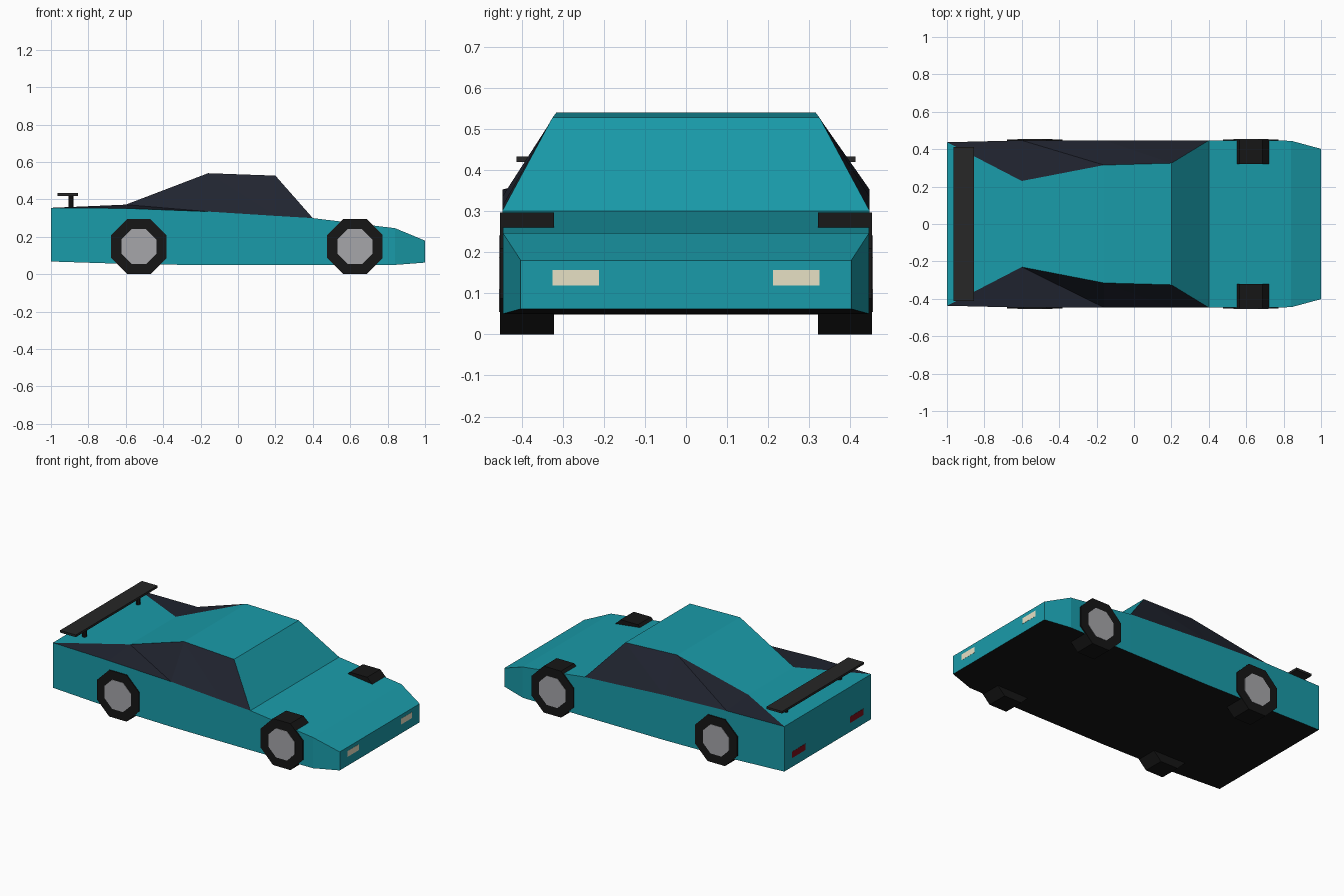
import bpy, bmesh, math
from mathutils import Matrix

if "Cube" in bpy.data.objects:
    bpy.data.objects.remove(bpy.data.objects["Cube"])


def material(name, rgb):
    m = bpy.data.materials.new(name)
    m.diffuse_color = (*rgb, 1)
    m.use_nodes = True
    m.node_tree.nodes["Principled BSDF"].inputs["Base Color"].default_value = m.diffuse_color
    return m


paint = material("teal_paint", (0.01, 0.33, 0.40))
glass = material("dark_glass", (0.015, 0.018, 0.03))
black = material("black_rubber", (0.008, 0.008, 0.008))
trim = material("spoiler_black", (0.02, 0.02, 0.02))
cream = material("headlight_cream", (0.80, 0.75, 0.56))
red = material("taillight_red", (0.20, 0.005, 0.01))
silver = material("hub_silver", (0.38, 0.38, 0.40))


def finish(name, bm, mats):
    bmesh.ops.recalc_face_normals(bm, faces=bm.faces)
    mesh = bpy.data.meshes.new(name)
    bm.to_mesh(mesh)
    bm.free()
    for m in mats:
        mesh.materials.append(m)
    ob = bpy.data.objects.new(name, mesh)
    bpy.context.collection.objects.link(ob)
    return ob


def box(name, lo, hi, mat):
    bm = bmesh.new()
    bmesh.ops.create_cube(bm, size=1)
    for v in bm.verts:
        v.co = [l + (h - l) * (c + 0.5) for l, h, c in zip(lo, hi, v.co)]
    return finish(name, bm, [mat])


def prism(name, centre, radius, depth, sides, mat, axis="Y"):
    bm = bmesh.new()
    turn = Matrix.Rotation(math.pi / 2, 4, "X") if axis == "Y" else Matrix()
    bmesh.ops.create_cone(bm, cap_ends=True, segments=sides, radius1=radius, radius2=radius, depth=depth,
                          matrix=Matrix.Translation(centre) @ turn @ Matrix.Rotation(math.pi / sides, 4, "Z"))
    return finish(name, bm, [mat])


# Body stations: x, underside z, belt z, belt half width, roof (half width, z) or None
stations = [
    (-0.999, 0.068, 0.355, 0.437, None),
    (-0.60, 0.055, 0.352, 0.447, (0.23, 0.372)),
    (-0.16, 0.048, 0.335, 0.447, (0.315, 0.54)),
    (0.20, 0.048, 0.312, 0.447, (0.325, 0.527)),
    (0.40, 0.048, 0.30, 0.447, None),
    (0.84, 0.050, 0.246, 0.445, None),
    (0.999, 0.062, 0.18, 0.402, None),
]
bm = bmesh.new()
rings = []
for x, low, belt, half, roof in stations:
    ring = {}
    for s in (-1, 1):
        bottom = bm.verts.new((x, s * half, low))
        mid = bm.verts.new((x, s * half, belt))
        top = bm.verts.new((x, s * roof[0], roof[1])) if roof else mid
        ring[s] = (bottom, mid, top)
    rings.append(ring)


def face(verts, slot):
    verts = list(dict.fromkeys(verts))
    if len(verts) > 2:
        bm.faces.new(verts).material_index = slot


for a, b in zip(rings, rings[1:]):
    face((a[-1][0], b[-1][0], b[1][0], a[1][0]), 2)      # underside
    face((a[-1][2], b[-1][2], b[1][2], a[1][2]), 0)      # roof, hood and deck
    for s in (-1, 1):
        (a0, a1, a2), (b0, b1, b2) = a[s], b[s]
        face((a0, b0, b1, a1), 0)                        # door side
        if s < 0:                                        # side glass, split in triangles
            face((a1, b1, a2), 1)
            face((a2, b1, b2), 1)
        else:
            face((a1, b1, b2), 1)
            face((a1, b2, a2), 1)
for ring in (rings[0], rings[-1]):                       # tail and nose
    face((ring[-1][0], ring[1][0], ring[1][1], ring[-1][1]), 0)
finish("car_body", bm, [paint, glass, black])

# Octagonal wheels with hub discs
octagon = 1 / math.cos(math.pi / 8)
for end, x in (("rear", -0.53), ("front", 0.625)):
    for side, s in (("right", -1), ("left", 1)):
        prism(f"{end}_{side}_tyre", (x, s * 0.387, 0.148), 0.148 * octagon, 0.132, 8, black)
        prism(f"{end}_{side}_hub", (x, s * 0.435, 0.148), 0.093 * octagon, 0.040, 8, silver)

# Lights and spoiler posts on both sides
for side, s in (("right", -1), ("left", 1)):
    y0, y1 = sorted((s * 0.212, s * 0.325))
    box(f"headlight_{side}", (0.98, y0, 0.119), (1.0, y1, 0.156), cream)
    y0, y1 = sorted((s * 0.225, s * 0.36))
    box(f"taillight_{side}", (-1.0, y0, 0.125), (-0.98, y1, 0.165), red)
    prism(f"spoiler_post_{side}", (-0.893, s * 0.27, 0.385), 0.014, 0.08, 8, black, "Z")

# Spoiler wing
box("spoiler_wing", (-0.966, -0.412, 0.419), (-0.855, 0.412, 0.433), trim)
